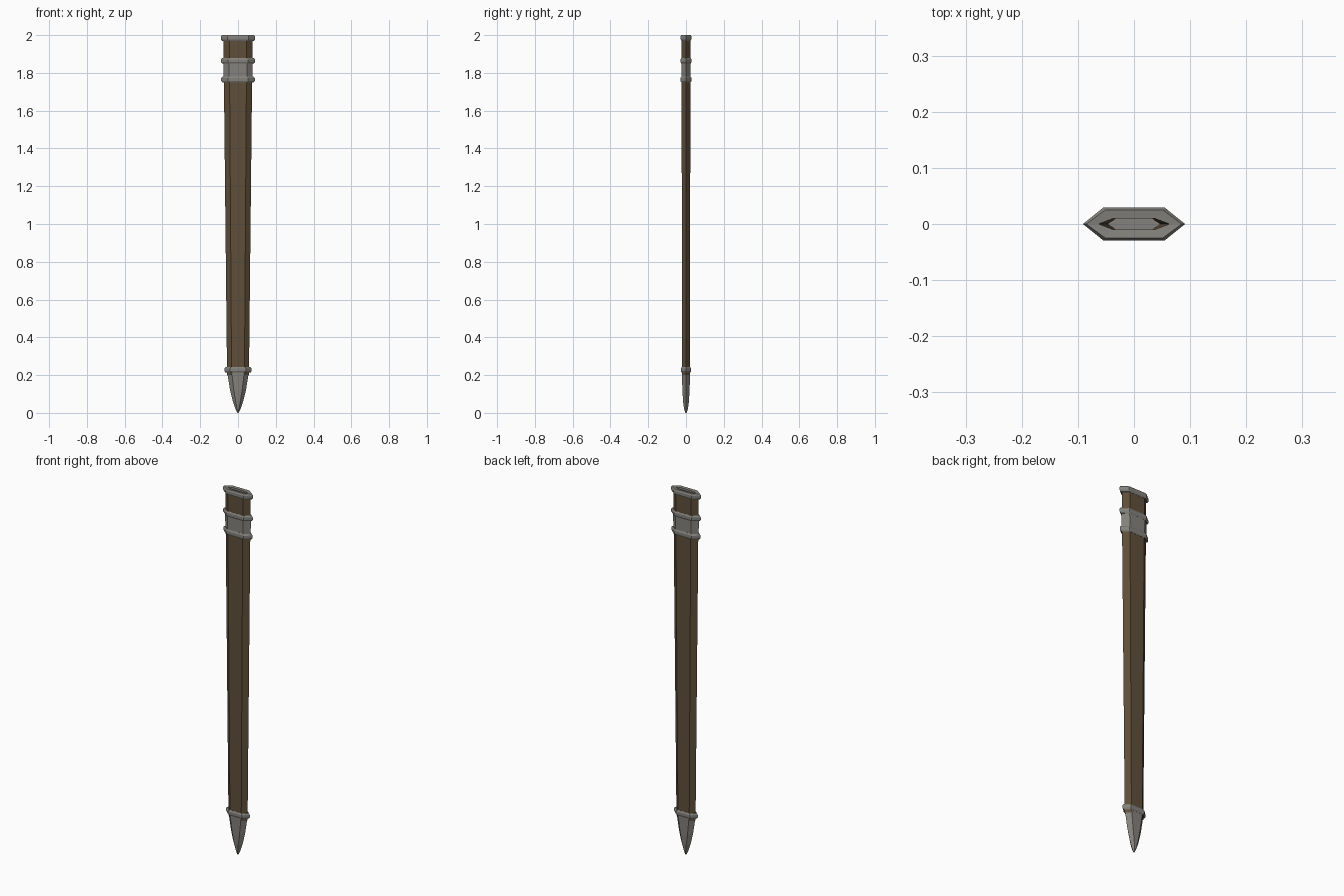
import bpy, bmesh

if "Cube" in bpy.data.objects:
    bpy.data.objects.remove(bpy.data.objects["Cube"])

def material(name, rgb):
    m = bpy.data.materials.new(name)
    m.diffuse_color = (*rgb, 1)
    m.use_nodes = True
    m.node_tree.nodes["Principled BSDF"].inputs["Base Color"].default_value = m.diffuse_color
    return m

LEATHER = material("brown leather", (0.115, 0.078, 0.042))
STEEL = material("grey steel", (0.235, 0.225, 0.205))

def hexagon(w, f, d):
    """Six-sided section: points at +-w on x, flat faces of half width f at y = +-d."""
    return [(w, 0), (f, d), (-f, d), (-w, 0), (-f, -d), (f, -d)]

def loft(name, sections, mat, cap_start=False, cap_end=False, closed=False):
    """Skin a stack of hexagons given as (w, f, d, z)."""
    bm = bmesh.new()
    rows = [[bm.verts.new((x, y, z)) for x, y in hexagon(w, f, d)] for w, f, d, z in sections]
    pairs = list(zip(rows, rows[1:])) + ([(rows[-1], rows[0])] if closed else [])
    for a, b in pairs:
        for i in range(6):
            j = (i + 1) % 6
            bm.faces.new((a[i], a[j], b[j], b[i]))
    if cap_start:
        bm.faces.new(rows[0][::-1])
    if cap_end:
        bm.faces.new(rows[-1])
    bmesh.ops.recalc_face_normals(bm, faces=bm.faces)
    me = bpy.data.meshes.new(name)
    bm.to_mesh(me)
    bm.free()
    me.materials.append(mat)
    ob = bpy.data.objects.new(name, me)
    bpy.context.collection.objects.link(ob)
    return ob

def ring(name, w, f, d, z, inner=0.014):
    """Raised hexagonal hoop with a rounded outer edge; (w, f, d) is its widest section."""
    profile = [(inner, -0.013), (0.006, -0.015), (0, -0.007),
               (0, 0.007), (0.006, 0.015), (inner, 0.013)]
    loft(name, [(w - o, f - o * 0.6, d - o * 0.7, z + h) for o, h in profile], STEEL, closed=True)

# Hollow leather sheath: outer wall up, over the lip, inner wall down to the floor
loft("sheath_body", [(0.058, 0.034, 0.021, 0.20), (0.077, 0.046, 0.0235, 1.985),
                     (0.066, 0.041, 0.019, 1.985), (0.046, 0.026, 0.014, 0.22)],
     LEATHER, cap_start=True, cap_end=True)

# Steel locket band near the mouth
loft("locket_band", [(0.0765, 0.0465, 0.0245, 1.76), (0.0785, 0.0475, 0.0245, 1.87)], STEEL)

# Hoops
ring("mouth_ring", 0.091, 0.055, 0.029, 1.985, inner=0.028)
ring("locket_upper_ring", 0.090, 0.054, 0.029, 1.865)
ring("locket_lower_ring", 0.089, 0.053, 0.029, 1.765)
ring("chape_ring", 0.072, 0.042, 0.027, 0.228)

# Pointed steel chape at the foot
loft("chape_tip", [(0.003, 0.0015, 0.003, 0.0), (0.013, 0.005, 0.010, 0.02),
                   (0.027, 0.012, 0.0155, 0.06), (0.042, 0.022, 0.019, 0.12),
                   (0.060, 0.035, 0.0225, 0.23)], STEEL, cap_start=True, cap_end=True)
